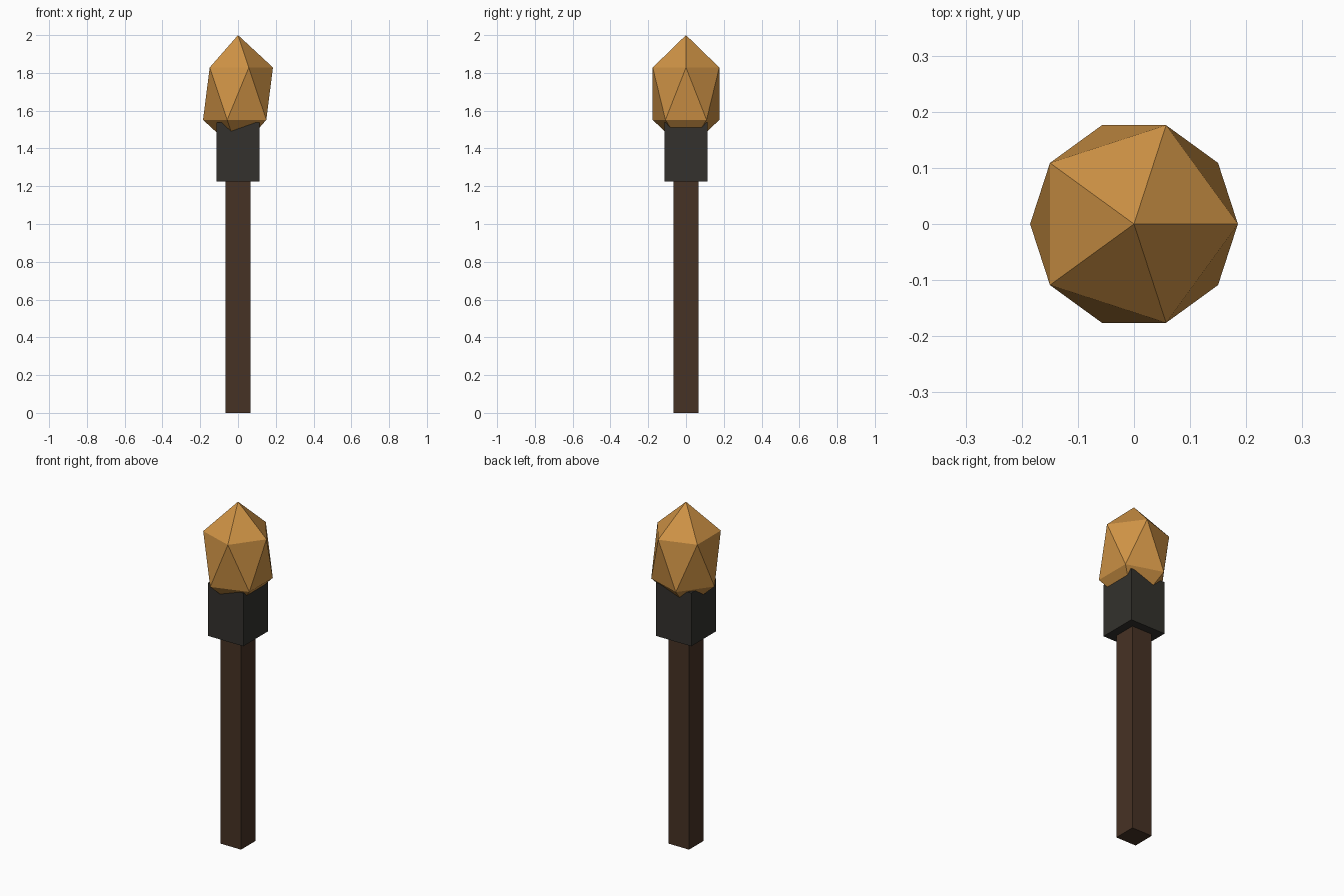
import bpy

if "Cube" in bpy.data.objects:
    bpy.data.objects.remove(bpy.data.objects["Cube"])


def paint(obj, name, color):
    mat = bpy.data.materials.new(name)
    mat.diffuse_color = (*color, 1)
    mat.use_nodes = True
    mat.node_tree.nodes["Principled BSDF"].inputs["Base Color"].default_value = mat.diffuse_color
    obj.data.materials.append(mat)


def box(name, width, z0, z1, color):
    bpy.ops.mesh.primitive_cube_add(size=1, location=(0, 0, (z0 + z1) / 2))
    obj = bpy.context.object
    obj.name = name
    obj.scale = (width, width, z1 - z0)
    bpy.ops.object.transform_apply(location=False, rotation=False, scale=True)
    paint(obj, name + "_color", color)
    return obj


# Wooden shaft and dark collar
box("shaft", 0.132, 0, 1.235, (0.062, 0.032, 0.018))
box("collar", 0.228, 1.225, 1.537, (0.033, 0.031, 0.026))

# Faceted flame: stretched icosahedron sunk into the collar
bpy.ops.mesh.primitive_ico_sphere_add(subdivisions=1, radius=1, location=(0, 0, 1.69))
flame = bpy.context.object
flame.name = "flame"
flame.scale = (0.207, 0.207, 0.31)
bpy.ops.object.transform_apply(location=False, rotation=False, scale=True)
paint(flame, "flame_color", (0.62, 0.29, 0.06))
